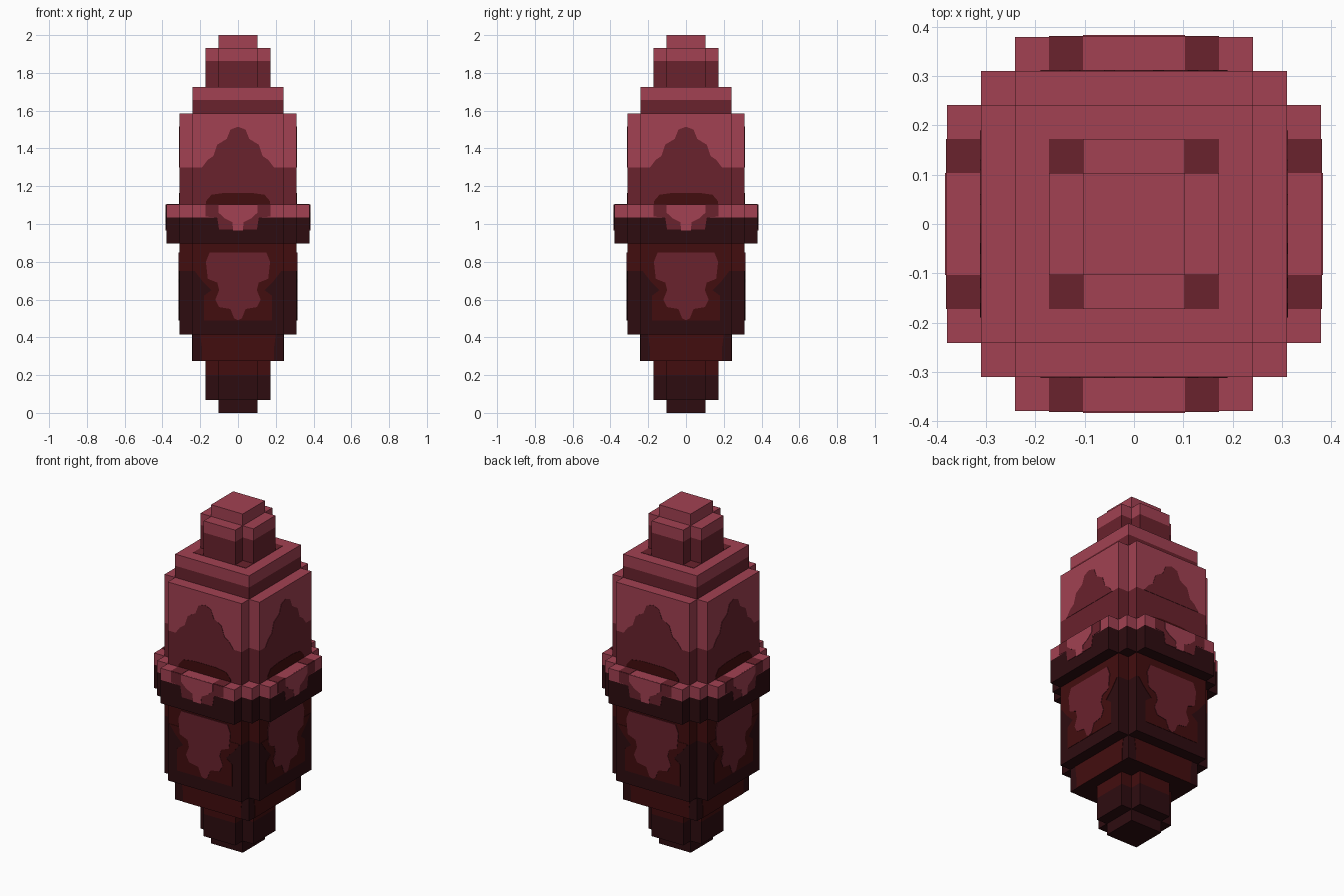
import bpy, bmesh
from math import pi
from mathutils import Matrix, Vector

if "Cube" in bpy.data.objects:
    bpy.data.objects.remove(bpy.data.objects["Cube"], do_unlink=True)

U = 2 / 29  # one block


def material(name, rgb):
    m = bpy.data.materials.new(name)
    m.use_nodes = True
    m.diffuse_color = (*rgb, 1)
    m.node_tree.nodes["Principled BSDF"].inputs["Base Color"].default_value = (*rgb, 1)
    return m


ROSE = material("rose", (0.36, 0.053, 0.084))
WINE = material("wine", (0.144, 0.016, 0.026))
BLOOD = material("blood red", (0.055, 0.004, 0.0045))
DARK = material("dark maroon", (0.027, 0.0037, 0.0052))


def finish(name, bm, mats):
    bmesh.ops.recalc_face_normals(bm, faces=bm.faces)
    me = bpy.data.meshes.new(name)
    bm.to_mesh(me)
    bm.free()
    for m in mats:
        me.materials.append(m)
    ob = bpy.data.objects.new(name, me)
    bpy.context.collection.objects.link(ob)


def quarter_turn(i):
    return Matrix.Rotation(i * pi / 2, 3, 'Z')


def tier(name, quarter, levels, mats):
    """Stepped outline (one quarter, in blocks) stacked in coloured bands."""
    pts = [quarter_turn(i) @ Vector((x, y, 0)) for i in range(4) for x, y in quarter]
    bm = bmesh.new()
    rings = [[bm.verts.new((p.x * U, p.y * U, z * U)) for p in pts] for z in levels]
    n = len(pts)
    for k, (lo, hi) in enumerate(zip(rings, rings[1:])):
        for i in range(n):
            j = (i + 1) % n
            bm.faces.new((lo[i], lo[j], hi[j], hi[i])).material_index = k
    bm.faces.new(rings[0][::-1]).material_index = 0
    bm.faces.new(rings[-1]).material_index = len(mats) - 1
    finish(name, bm, mats)


def patches(name, half, depth, profile, mat):
    """Thin symmetric painted plate (half profile in x, z) on all four sides."""
    outline = profile + [(-x, z) for x, z in reversed(profile) if x > 0]
    bm = bmesh.new()
    for i in range(4):
        back, front = [[bm.verts.new(quarter_turn(i) @ Vector((x, -half * U - d, z)))
                        for x, z in outline] for d in (0, depth)]
        bm.faces.new(front)
        bm.faces.new(back[::-1])
        for a in range(len(outline)):
            b = (a + 1) % len(outline)
            bm.faces.new((back[a], back[b], front[b], front[a]))
    finish(name, bm, [mat])


def top_squares(name, spots, z):
    """Thin one-block dark squares lying on a top face."""
    bm = bmesh.new()
    for x, y in spots:
        place = Matrix.Translation((x * U, y * U, z * U)) @ Matrix.Diagonal((U, U, 0.004, 1))
        bmesh.ops.create_cube(bm, size=1, matrix=place)
    finish(name, bm, [WINE])


def square(h):
    return [(h, h)]


def cross(h):
    return [(h, h - 1), (h - 1, h - 1), (h - 1, h)]


# Stacked tiers from the foot up
tier("bottom_tip", square(1.5), [0, 1], [DARK])
tier("foot", cross(2.5), [1, 2.9, 4], [DARK, BLOOD])
tier("lower_shoulder", square(3.5), [4, 6], [DARK])
tier("lower_body", cross(4.5), [6, 10.9, 13], [DARK, BLOOD])
tier("belt", [(5.5, 3.5), (4.5, 3.5), (4.5, 4.5), (3.5, 4.5), (3.5, 5.5)],
     [13, 15, 16], [DARK, ROSE])
tier("upper_body", cross(4.5), [16, 18.85, 23], [WINE, ROSE])
tier("upper_shoulder", square(3.5), [23, 24, 25], [WINE, ROSE])
tier("knob", cross(2.5), [25, 27, 28], [WINE, ROSE])
tier("top_tip", square(1.5), [28, 29], [ROSE])

# Painted shapes on the four sides
patches("lower_shoulder_panel", 3.5, 0.002,
        [(0.19, 0.276), (0.19, 0.34), (0.2, 0.414)], BLOOD)
patches("lower_body_surround", 4.5, 0.002,
        [(0.18, 0.49), (0.18, 0.62), (0.14, 0.65), (0.19, 0.7), (0.23, 0.752)], BLOOD)
patches("lower_body_blotch", 4.5, 0.004,
        [(0, 0.49), (0.02, 0.5), (0.04, 0.55), (0.1, 0.56), (0.12, 0.6), (0.1, 0.65),
         (0.11, 0.69), (0.16, 0.71), (0.17, 0.8), (0.15, 0.85)], WINE)
patches("belt_shade", 5.5, 0.002,
        [(0.1, 0.97), (0.11, 1.034), (0.172, 1.04), (0.172, 1.103)], WINE)
patches("belt_drip", 5.5, 0.004,
        [(0.025, 0.965), (0.03, 1.01), (0.07, 1.03), (0.103, 1.06), (0.103, 1.103)], ROSE)
patches("upper_body_hump", 4.5, 0.002,
        [(0.19, 1.3), (0.16, 1.34), (0.13, 1.36), (0.11, 1.42), (0.06, 1.45),
         (0.04, 1.5), (0, 1.515)], WINE)
patches("upper_body_shadow_band", 4.5, 0.002,
        [(0.17, 1.103), (0.17, 1.12), (0.14, 1.155), (0.07, 1.165)], BLOOD)

# Dark squares on the belt top and in the knob notches
belt_spots = [(sx * a, sy * b) for a, b in ((2, 5), (5, 2)) for sx in (-1, 1) for sy in (-1, 1)]
top_squares("belt_top_squares", belt_spots, 16)
top_squares("knob_notch_squares", [(sx * 2, sy * 2) for sx in (-1, 1) for sy in (-1, 1)], 25)
